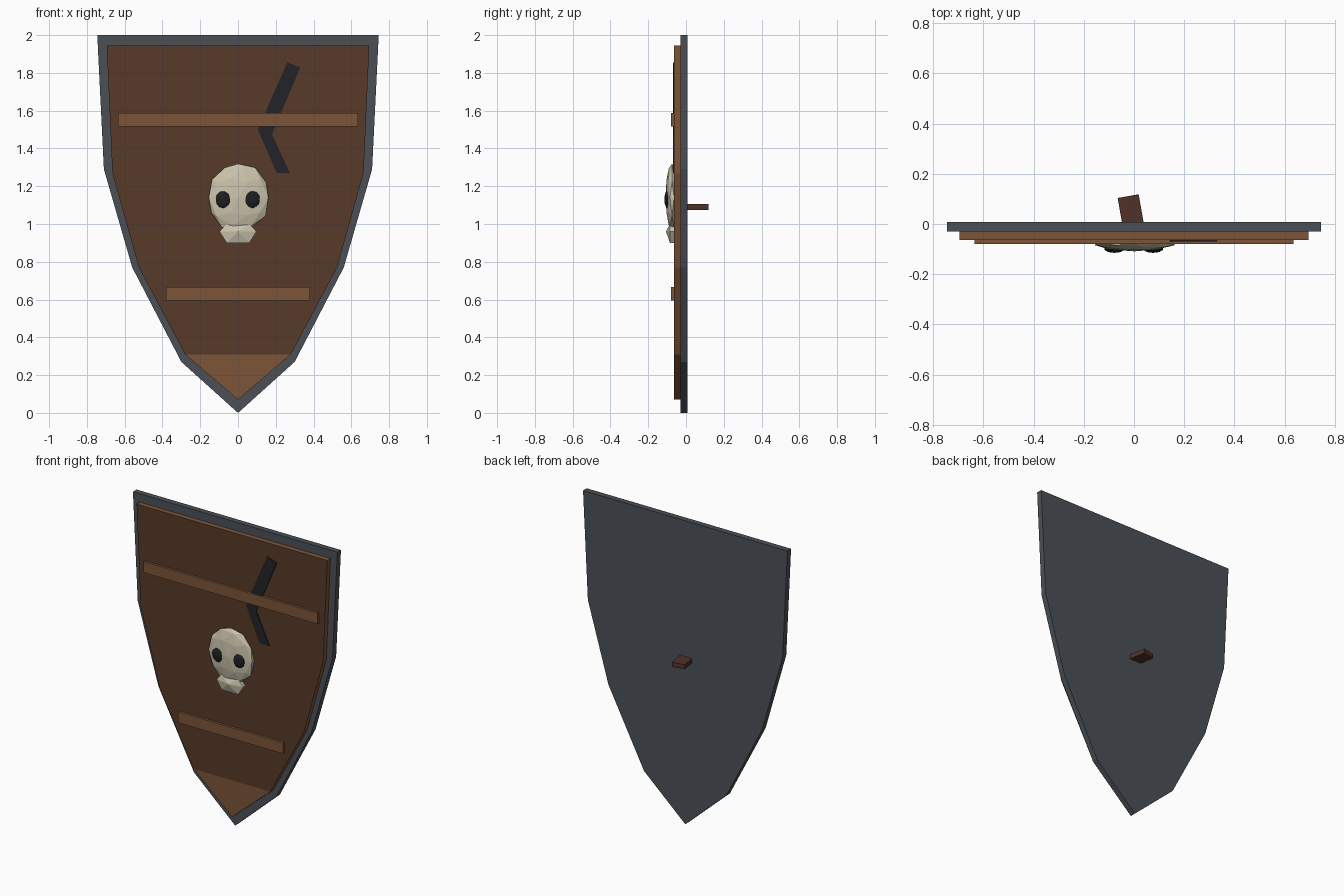
import bpy, bmesh, math, random
from mathutils import Matrix, Vector

if "Cube" in bpy.data.objects:
    bpy.data.objects.remove(bpy.data.objects["Cube"])

random.seed(4)


def material(name, rgb):
    m = bpy.data.materials.new(name)
    m.diffuse_color = (*rgb, 1)
    m.use_nodes = True
    m.node_tree.nodes["Principled BSDF"].inputs["Base Color"].default_value = m.diffuse_color
    return m


STEEL = material("steel", (0.07, 0.08, 0.093))
DARK_WOOD = material("dark_wood", (0.095, 0.042, 0.022))
WOOD = material("wood", (0.205, 0.091, 0.040))
GRIP = material("grip_wood", (0.08, 0.032, 0.02))
BONE = material("bone", (0.60, 0.55, 0.41))
BLACK = material("black", (0.012, 0.013, 0.016))
SCRATCH = material("scratch", (0.017, 0.017, 0.021))


def finish(name, bm, *mats):
    bmesh.ops.recalc_face_normals(bm, faces=bm.faces[:])
    me = bpy.data.meshes.new(name)
    bm.to_mesh(me)
    bm.free()
    for m in mats:
        me.materials.append(m)
    ob = bpy.data.objects.new(name, me)
    bpy.context.collection.objects.link(ob)
    return ob


def prism(points, y_front, y_back):
    """Extrude an x-z outline from y_front to y_back."""
    bm = bmesh.new()
    face = bm.faces.new([bm.verts.new((x, y_front, z)) for x, z in points])
    ext = bmesh.ops.extrude_face_region(bm, geom=[face], use_keep_orig=True)
    verts = [g for g in ext["geom"] if isinstance(g, bmesh.types.BMVert)]
    bmesh.ops.translate(bm, vec=(0, y_back - y_front, 0), verts=verts)
    return bm


def mirrored(half):
    """Half outline from top to tip, closed on the other side."""
    return half + [(-x, z) for x, z in reversed(half) if x > 0]


def box(name, size, matrix, mat):
    bm = bmesh.new()
    bmesh.ops.create_cube(bm, size=1, matrix=matrix @ Matrix.Diagonal((*size, 1)))
    return finish(name, bm, mat)


def blob(name, center, radii, level, mat, jitter=0.0):
    bm = bmesh.new()
    bmesh.ops.create_icosphere(bm, subdivisions=level, radius=1)
    for v in bm.verts:
        v.co *= 1 + random.uniform(-jitter, jitter)
        v.co = Vector(center) + v.co * Vector(radii)
    return finish(name, bm, mat)


# Steel backing plate, showing as a rim
plate = mirrored([(0.745, 2.0), (0.71, 1.29), (0.56, 0.77), (0.30, 0.27), (0, 0)])
finish("steel_plate", prism(plate, -0.03, 0.008), STEEL)

# Wooden board: dark face with a lighter tip
board = mirrored([(0.695, 1.945), (0.665, 1.27), (0.525, 0.77), (0.28, 0.31), (0, 0.07)])
bm = prism(board, -0.063, -0.025)
bmesh.ops.bisect_plane(bm, geom=bm.verts[:] + bm.edges[:] + bm.faces[:], dist=1e-4,
                       plane_co=(0, 0, 0.31), plane_no=(0, 0, 1))
for f in bm.faces:
    front = all(v.co.y < -0.06 for v in f.verts)
    f.material_index = 0 if front and f.calc_center_median().z > 0.31 else 1
finish("wooden_board", bm, DARK_WOOD, WOOD)

# Cross battens
for name, half_width, z in (("upper_batten", 0.635, 1.552), ("lower_batten", 0.382, 0.63)):
    box(name, (2 * half_width, 0.03, 0.072), Matrix.Translation((0, -0.064, z)), WOOD)

# Bent gash across the board
gash = [(0.26, 1.855), (0.105, 1.50), (0.205, 1.27), (0.275, 1.27), (0.18, 1.475), (0.33, 1.83)]
finish("gash", prism(gash, -0.069, -0.06), SCRATCH)

# Skull emblem: cranium, jaw and eye sockets
blob("skull", (0.002, -0.074, 1.14), (0.164, 0.034, 0.182), 2, BONE, 0.035)
jaw = mirrored([(0.06, 1.0), (0.098, 0.96), (0.06, 0.90)])
bm = prism(jaw, -0.085, -0.058)
front = [f for f in bm.faces if all(v.co.y < -0.08 for v in f.verts)]
bmesh.ops.poke(bm, faces=front, offset=0)
for v in bm.verts:
    if len(v.link_edges) == 6 and abs(v.co.x) < 0.01:
        v.co = (0, -0.106, 0.96)
finish("jaw", bm, BONE)
for side, x in (("left", -0.078), ("right", 0.076)):
    blob(side + "_eye_socket", (x, -0.099, 1.13), (0.041, 0.016, 0.046), 2, BLACK)

# Stub of the broken grip on the back
box("grip_stub", (0.085, 0.13, 0.03),
    Matrix.Translation((-0.012, 0.047, 1.09)) @ Matrix.Rotation(math.radians(10), 4, 'Z'), GRIP)
